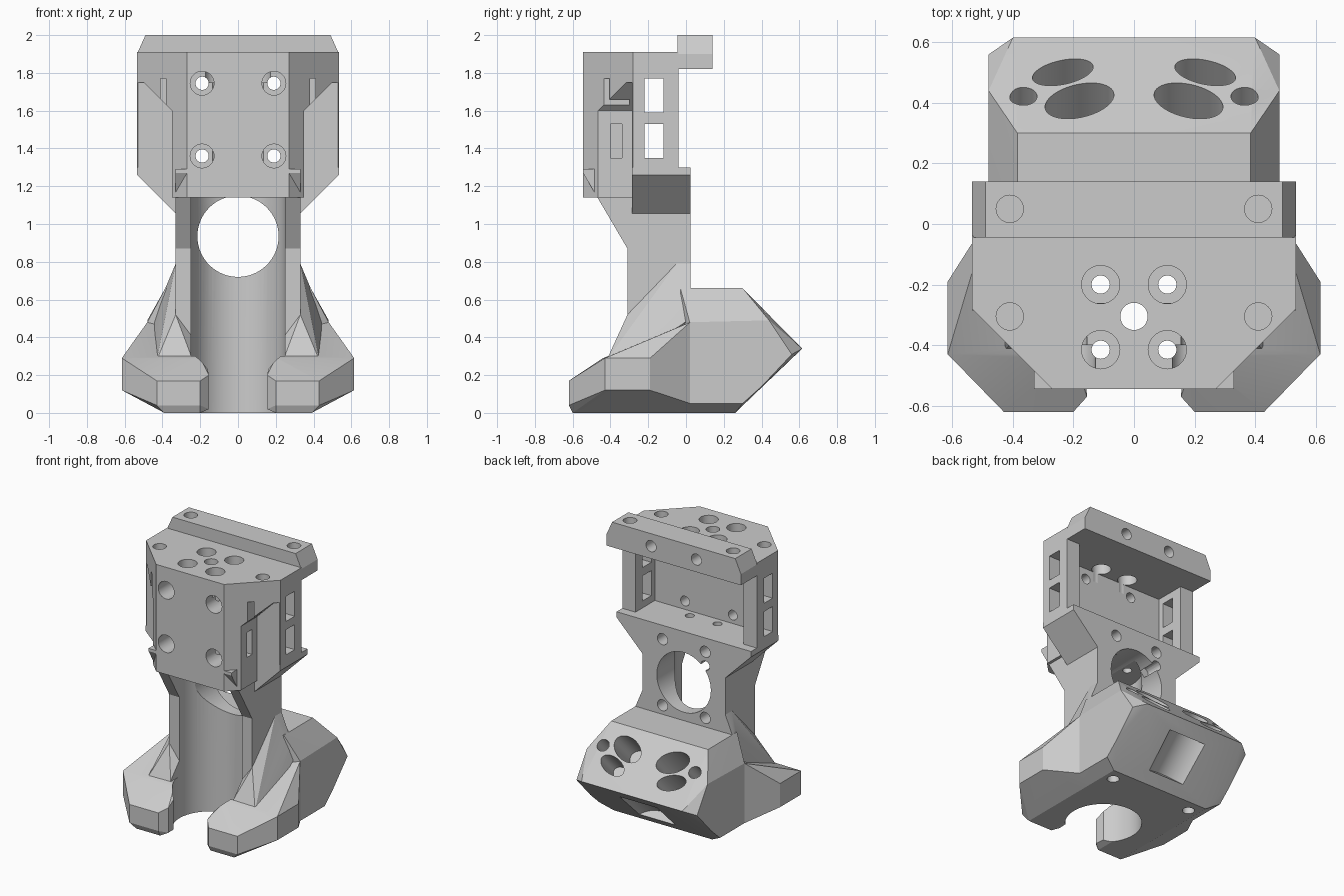
import bpy, bmesh
from math import radians
from mathutils import Matrix, Vector

if "Cube" in bpy.data.objects:
    bpy.data.objects.remove(bpy.data.objects["Cube"])


def finish(bm, name):
    bmesh.ops.recalc_face_normals(bm, faces=bm.faces)
    me = bpy.data.meshes.new(name)
    bm.to_mesh(me)
    bm.free()
    ob = bpy.data.objects.new(name, me)
    bpy.context.collection.objects.link(ob)
    return ob


def prism(name, pts, axis, lo, hi):
    """Extrude a 2D profile along an axis: x -> (y,z), y -> (x,z), z -> (x,y)."""
    put = {'x': lambda p, t: (t, p[0], p[1]),
           'y': lambda p, t: (p[0], t, p[1]),
           'z': lambda p, t: (p[0], p[1], t)}[axis]
    bm = bmesh.new()
    a = [bm.verts.new(put(p, lo)) for p in pts]
    b = [bm.verts.new(put(p, hi)) for p in pts]
    bm.faces.new(a)
    bm.faces.new(b[::-1])
    for i in range(len(pts)):
        j = (i + 1) % len(pts)
        bm.faces.new((a[i], a[j], b[j], b[i]))
    return finish(bm, name)


def sym(half):
    """Mirror a half profile (x > 0) into a closed outline."""
    return half + [(-x, y) for x, y in reversed(half)]


def box(name, x0, x1, y0, y1, z0, z1):
    return prism(name, [(x0, y0), (x1, y0), (x1, y1), (x0, y1)], 'z', z0, z1)


def hull(name, pts, s=1, both=False):
    bm = bmesh.new()
    for x, y, z in pts:
        bm.verts.new((s * x, y, z))
        if both:
            bm.verts.new((-s * x, y, z))
    res = bmesh.ops.convex_hull(bm, input=bm.verts[:])
    junk = [g for g in res['geom_interior'] if isinstance(g, bmesh.types.BMVert)]
    bmesh.ops.delete(bm, geom=junk, context='VERTS')
    bmesh.ops.dissolve_limit(bm, angle_limit=radians(0.5), verts=bm.verts[:], edges=bm.edges[:])
    return finish(bm, name)


def rod(name, mid, r, length, rot=Matrix(), scale=(1, 1), n=48):
    bm = bmesh.new()
    m = Matrix.Translation(mid) @ rot @ Matrix.Diagonal((scale[0], scale[1], 1, 1))
    bmesh.ops.create_cone(bm, cap_ends=True, segments=n, radius1=r, radius2=r, depth=length, matrix=m)
    return finish(bm, name)


def combine(target, tool, op):
    mod = target.modifiers.new(op, 'BOOLEAN')
    mod.operation, mod.solver, mod.object = op, 'EXACT', tool
    bpy.context.view_layer.objects.active = target
    bpy.ops.object.modifier_apply(modifier=mod.name)
    bpy.data.objects.remove(tool)


ALONG_Y = Matrix.Rotation(radians(90), 4, 'X')
SLOPE = Matrix.Rotation(radians(-45), 4, 'X')

# Central column with slanted front
body = prism('tool_carriage', [(-0.545, 1.27), (-0.31, 0.87), (-0.31, 0), (0.025, 0),
                               (0.025, 1.29), (-0.545, 1.29)], 'x', -0.33, 0.33)
adds = [
    # Flared shoulder, chamfered head block and its lower front
    prism('shoulder', sym([(0.33, 1.055), (0.535, 1.26), (0.535, 1.3)]), 'y', -0.285, 0.025),
    prism('head', sym([(0.27, -0.545), (0.535, -0.28), (0.535, -0.04)]), 'z', 1.26, 1.91),
    prism('head_front', sym([(0.27, -0.545), (0.35, -0.465), (0.35, -0.27)]), 'z', 1.14, 1.32),
    # Rear top bar
    prism('top_bar', sym([(0.535, 1.82), (0.535, 1.9), (0.49, 2.0)]), 'y', -0.045, 0.14),
    # Rear duct housing
    hull('duct_housing', [(0.385, 0.30, 0.66), (0.385, -0.03, 0.66), (0.48, 0.02, 0.48),
                          (0.48, 0.44, 0.49), (0.48, 0.56, 0.31), (0.40, 0.615, 0.34),
                          (0.48, 0.40, 0.14), (0.48, 0.30, 0.05), (0.48, 0.02, 0.05),
                          (0.39, 0.26, 0), (0.39, -0.04, 0)], both=True),
]
for s in (1, -1):
    # Front claws and the gussets that tie them to the column
    adds.append(hull('claw', [
        (0.615, -0.43, 0.12), (0.615, -0.43, 0.29), (0.615, -0.19, 0.29), (0.615, -0.19, 0.12),
        (0.43, -0.62, 0.17), (0.43, -0.62, 0.04), (0.2, -0.62, 0.17), (0.2, -0.62, 0.04),
        (0.155, -0.57, 0.2), (0.155, -0.57, 0.02), (0.39, -0.6, 0), (0.2, -0.6, 0),
        (0.2, -0.44, 0.29), (0.2, 0.022, 0.48), (0.48, 0.022, 0.48), (0.48, 0.022, 0.05),
        (0.39, 0.022, 0), (0.2, 0.022, 0)], s))
    adds.append(hull('gusset', [
        (0.33, 0.024, 0.79), (0.33, -0.05, 0.79), (0.33, -0.31, 0.52), (0.33, -0.31, 0.4),
        (0.24, -0.31, 0.4), (0.24, -0.42, 0.28), (0.43, -0.42, 0.28), (0.45, -0.24, 0.32),
        (0.41, 0.024, 0.6), (0.44, 0.024, 0.5), (0.24, 0.024, 0.28), (0.24, 0.024, 0.5)], s))
for t in adds:
    combine(body, t, 'UNION')

cuts = [
    # Vertical channel, its front opening and the gap between the claws
    rod('channel', (0, -0.31, 0.52), 0.25, 1.24, n=64),
    box('opening', -0.25, 0.25, -0.7, -0.31, 0.3, 1.14),
    box('claw_gap', -0.155, 0.155, -0.7, -0.31, -0.1, 0.4),
    # Round fan hole through the column
    rod('fan_hole', (0, -0.1, 0.935), 0.215, 0.4, ALONG_Y, n=64),
    # Recess at the back of the head
    box('recess', -0.43, 0.43, -0.26, 0.02, 1.3, 1.82),
    # Centre hole in the top, scoop under the duct housing, spare rear hole
    rod('top_hole', (0, -0.305, 1.55), 0.045, 1.0),
    rod('scoop', (0, 0.53, 0.07), 0.2, 0.3, Matrix.Rotation(radians(-45), 4, 'X')),
    rod('spare_hole', (-0.17, 0.0, 1.1), 0.035, 0.2, ALONG_Y, n=24),
]
for s in (1, -1):
    # Stepped notch in the head corner, slit, pocket
    cuts.append(prism('notch', [(s * x, z) for x, z in ((0.35, 1.0), (0.7, 1.0), (0.7, 1.75),
                                                        (0.5, 1.75), (0.35, 1.6))], 'y', -0.7, -0.285))
    cuts.append(box('slit', *sorted((s * 0.38, s * 0.41)), -0.55, -0.3, 1.62, 1.77))
    cuts.append(box('pocket', *sorted((s * 0.28, s * 0.4)), -0.4, -0.34, 1.35, 1.53))
    # Side windows
    for z in (1.35, 1.59):
        cuts.append(box('window', *sorted((s * 0.4, s * 0.6)), -0.22, -0.12, z, z + 0.18))
    # Front bolt holes with counterbores
    for z in (1.36, 1.745):
        cuts.append(rod('bolt', (s * 0.19, -0.4, z), 0.035, 0.5, ALONG_Y, n=32))
        cuts.append(rod('counterbore', (s * 0.19, -0.5, z), 0.063, 0.2, ALONG_Y, n=32))
    # Top bolt holes with counterbores
    for y in (-0.2, -0.415):
        cuts.append(rod('bolt', (s * 0.11, y, 1.55), 0.03, 1.0, n=32))
        cuts.append(rod('counterbore', (s * 0.11, y, 1.9), 0.063, 0.3, n=32))
    # Blind holes in the top, the bar, the column back and the underside
    cuts.append(rod('blind', (s * 0.41, -0.305, 1.9), 0.045, 0.2, n=32))
    cuts.append(rod('blind', (s * 0.41, 0.05, 2.0), 0.045, 0.2, n=32))
    cuts.append(rod('blind', (s * 0.18, 0.12, 1.91), 0.04, 0.2, ALONG_Y, n=32))
    cuts.append(rod('blind', (s * 0.32, 0.17, 0), 0.04, 0.2, n=32))
    for z in (0.725, 1.2):
        cuts.append(rod('blind', (s * 0.17, 0.0, z), 0.04, 0.16, ALONG_Y, n=32))
    # Slanted oval ducts and round port on the sloped face
    for x, y, rx, ry, deg, depth in ((0.18, 0.405, 0.12, 0.075, -24, 0.5),
                                     (0.235, 0.5, 0.105, 0.055, -20, 0.4),
                                     (0.365, 0.42, 0.045, 0.042, 0, 0.3)):
        rot = SLOPE @ Matrix.Rotation(radians(s * deg), 4, 'Z')
        cuts.append(rod('duct', (s * x, y, 0.955 - y), 1, depth, rot, (rx, ry)))
for t in cuts:
    combine(body, t, 'DIFFERENCE')

# Smooth the round holes, keep edges sharp
bpy.ops.object.select_all(action='DESELECT')
body.select_set(True)
bpy.context.view_layer.objects.active = body
bpy.ops.object.shade_smooth_by_angle(angle=radians(15))
